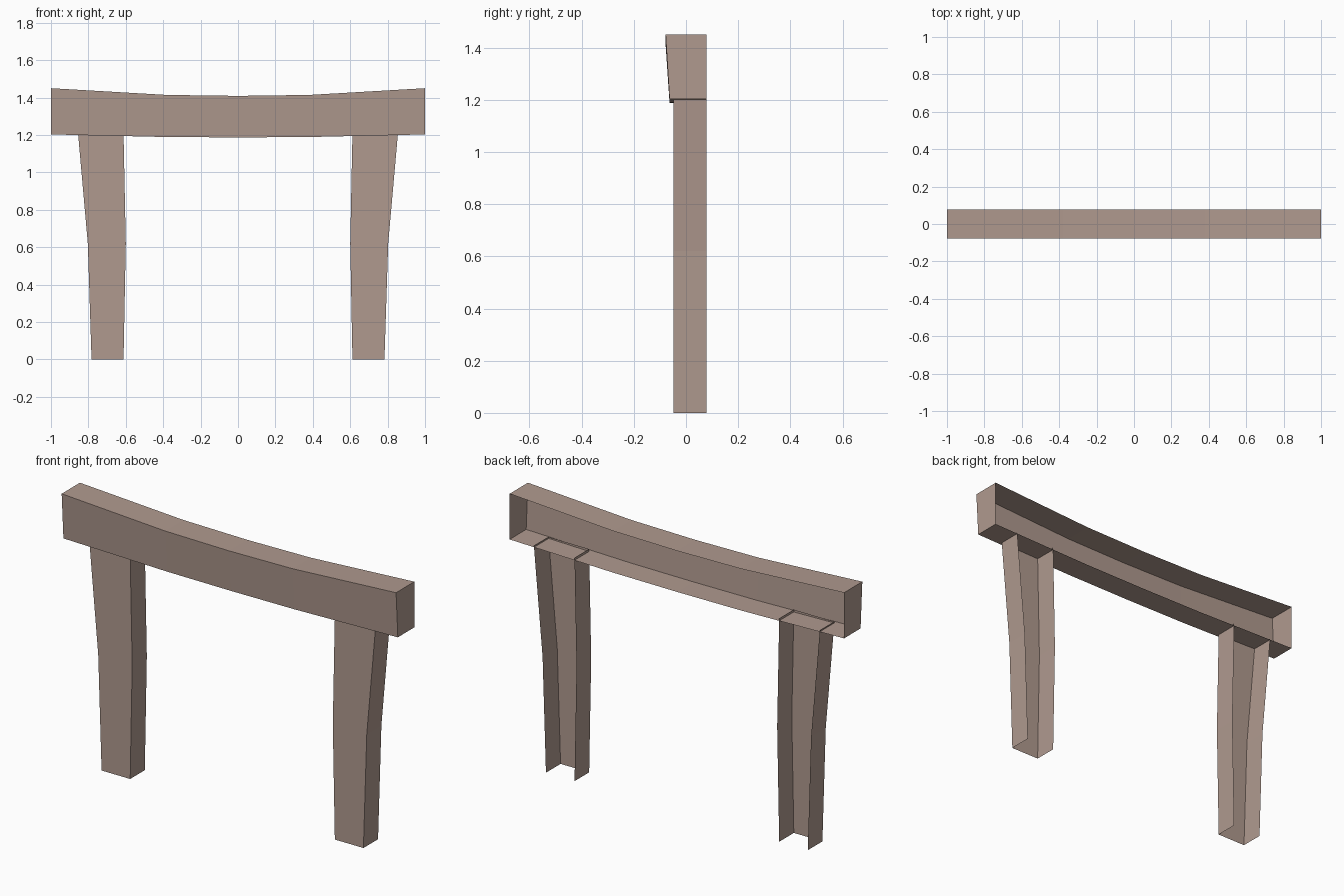
import bpy

if "Cube" in bpy.data.objects:
    bpy.data.objects.remove(bpy.data.objects["Cube"])

wood = bpy.data.materials.new("dusty brown")
wood.diffuse_color = (0.434, 0.323, 0.275, 1)
wood.use_nodes = True
wood.node_tree.nodes["Principled BSDF"].inputs["Base Color"].default_value = wood.diffuse_color


def sheet(name, rows, closed=False, cap_ends=False):
    """Skin a list of equal-length point rows with quads."""
    n = len(rows[0])
    verts = [p for row in rows for p in row]
    faces = []
    for r in range(len(rows) - 1):
        for i in range(n - 1):
            a = r * n + i
            faces.append((a, a + 1, a + n + 1, a + n))
    if cap_ends:
        faces.append(tuple(reversed(range(n))))
        faces.append(tuple(range((len(rows) - 1) * n, len(rows) * n)))
    mesh = bpy.data.meshes.new(name)
    mesh.from_pydata(verts, [], faces)
    mesh.materials.append(wood)
    ob = bpy.data.objects.new(name, mesh)
    bpy.context.collection.objects.link(ob)
    return ob


BACK = 0.078

# Lintel: sagging beam, open at the back, front leaning outwards at the top
stations = [(-1, 1.203, 1.45), (-0.38, 1.189, 1.414), (0, 1.187, 1.409),
            (0.38, 1.189, 1.414), (1, 1.203, 1.45)]
sheet("lintel",
      [[(x, BACK, top), (x, -0.078, top), (x, -0.063, low), (x, BACK, low)]
       for x, low, top in stations], cap_ends=True)

# Posts: tapered three-sided channels, open at the back and both ends
profile = [(0, 0.612, 0.783), (0.62, 0.60, 0.803), (1.207, 0.612, 0.855)]
for side, label in ((-1, "left"), (1, "right")):
    rows = []
    for z, inner, outer in profile:
        x0, x1 = sorted((side * inner, side * outer))
        rows.append([(x0, BACK, z), (x0, -0.047, z), (x1, -0.047, z), (x1, BACK, z)])
    sheet(label + "_post", rows)
